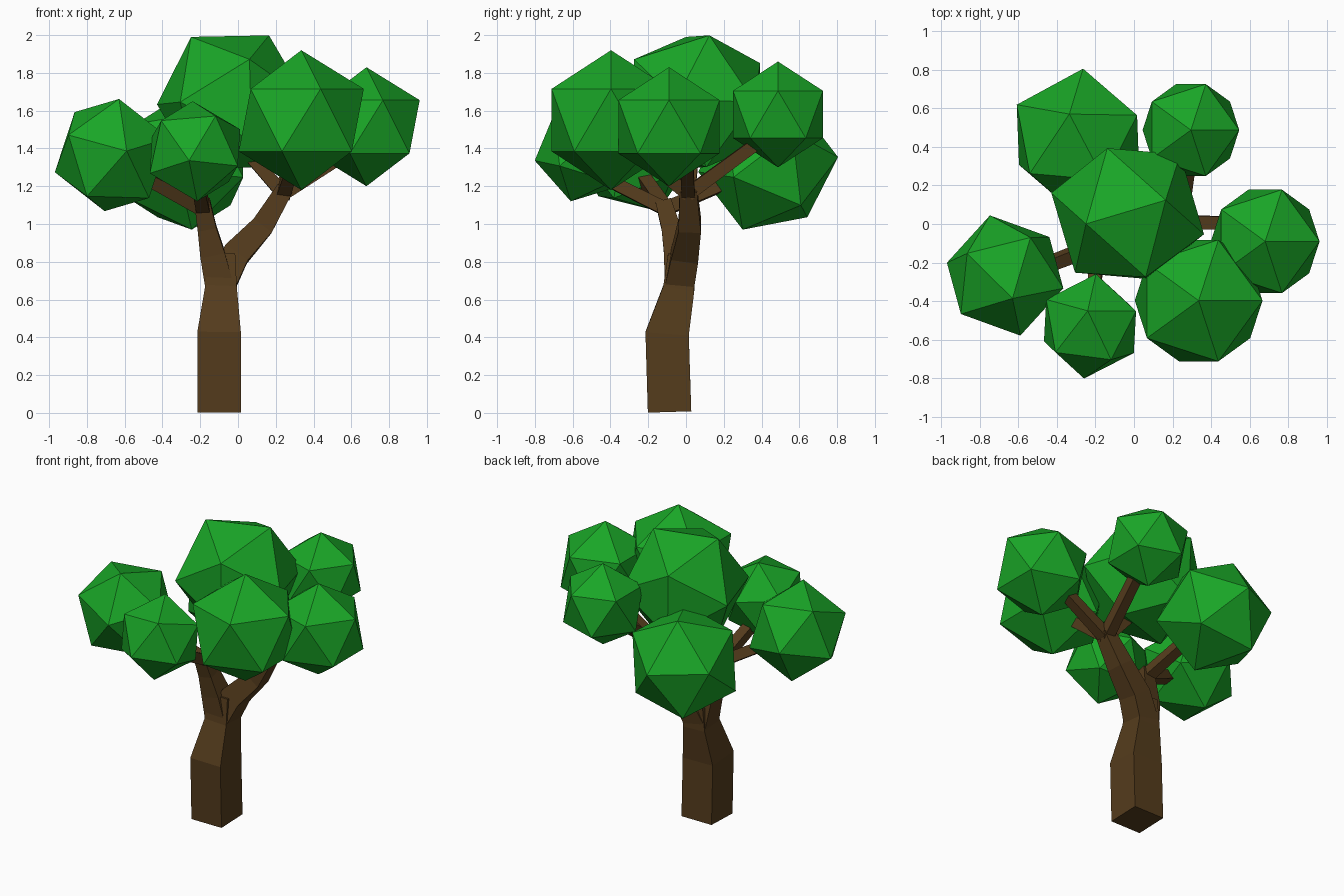
import bpy, bmesh
from mathutils import Vector, Matrix

if "Cube" in bpy.data.objects:
    bpy.data.objects.remove(bpy.data.objects["Cube"])


def material(name, color):
    m = bpy.data.materials.new(name)
    m.diffuse_color = color
    m.use_nodes = True
    m.node_tree.nodes["Principled BSDF"].inputs["Base Color"].default_value = m.diffuse_color
    return m


LEAF = material("leaf_green", (0.01, 0.38, 0.02, 1))
BARK = material("bark_brown", (0.09, 0.045, 0.012, 1))


def finish(bm, name, mat):
    bmesh.ops.recalc_face_normals(bm, faces=bm.faces)
    mesh = bpy.data.meshes.new(name)
    bm.to_mesh(mesh)
    bm.free()
    mesh.materials.append(mat)
    obj = bpy.data.objects.new(name, mesh)
    bpy.context.collection.objects.link(obj)


def limb(name, nodes):
    """Square tapered limb through nodes (x, y, z, half width)."""
    bm = bmesh.new()
    pts = [Vector(n[:3]) for n in nodes]
    rings = []
    for i, n in enumerate(nodes):
        before = pts[max(i - 1, 0)]
        after = pts[min(i + 1, len(pts) - 1)]
        rot = Vector((0, 0, 1)).rotation_difference(after - before)
        h = n[3]
        rings.append([bm.verts.new(pts[i] + rot @ Vector((sx * h, sy * h, 0)))
                      for sx, sy in ((-1, -1), (1, -1), (1, 1), (-1, 1))])
    for a, b in zip(rings, rings[1:]):
        for k in range(4):
            j = (k + 1) % 4
            bm.faces.new((a[k], a[j], b[j], b[k]))
    bm.faces.new(rings[0][::-1])
    bm.faces.new(rings[-1])
    finish(bm, name, BARK)


def clump(name, center, radius, top=(0, 0, 1), side=(1, 0, 0)):
    """Icosahedron with one corner toward top and a neighbour toward side."""
    z = Vector(top).normalized()
    x = Vector(side)
    x = (x - z * x.dot(z)).normalized()
    rot = Matrix((x, z.cross(x), z)).transposed().to_4x4()
    bm = bmesh.new()
    bmesh.ops.create_icosphere(bm, subdivisions=1, radius=radius,
                               matrix=Matrix.Translation(center) @ rot)
    finish(bm, name, LEAF)


# Trunk and its two main boughs
limb("trunk", [(-.10, -.087, .005, .115), (-.10, -.10, .42, .115),
               (-.09, -.038, .66, .083), (-.085, -.025, .84, .07)])
limb("right_bough", [(-.09, -.035, .68, .078), (-.01, -.005, .84, .072),
                     (.13, .02, .99, .06), (.25, .012, 1.19, .045)])
limb("left_bough", [(-.10, -.038, .68, .075), (-.135, -.05, .84, .066),
                    (-.165, -.08, .98, .05), (-.19, -.12, 1.12, .042)])

# Thin branches running into the leaf clumps
for bough, start, ends in (
    ("right", (.24, .012, 1.16), {"outer": (.62, 0, 1.40),
                                  "rear": (.30, .42, 1.46),
                                  "front": (.32, -.28, 1.40),
                                  "top": (.02, .04, 1.41)}),
    ("left", (-.185, -.11, 1.08), {"outer": (-.55, -.25, 1.28),
                                   "front": (-.22, -.45, 1.25),
                                   "rear": (-.25, .27, 1.24)}),
):
    for label, end in ends.items():
        limb(f"{bough}_{label}_branch", [(*start, .036), (*end, .032)])

# Upright leaf clumps
clump("front_right_leaves", (.335, -.397, 1.55), .37)
clump("rear_right_leaves", (.295, .487, 1.58), .28)
clump("right_leaves", (.68, -.09, 1.515), .315)

# Tilted leaf clumps
clump("top_leaves", (-.033, .054, 1.646), .41,
      (.198, .07, .354), (-.217, -.054, .339))
clump("left_leaves", (-.668, -.267, 1.365), .322,
      (.038, -.118, .295), (-.192, .108, .235))
clump("rear_left_leaves", (-.29, .435, 1.315), .373,
      (-.045, .135, .345), (.025, .37, .045))
clump("front_left_leaves", (-.228, -.53, 1.385), .277,
      (-.012, .08, .265), (.238, .075, .107))
